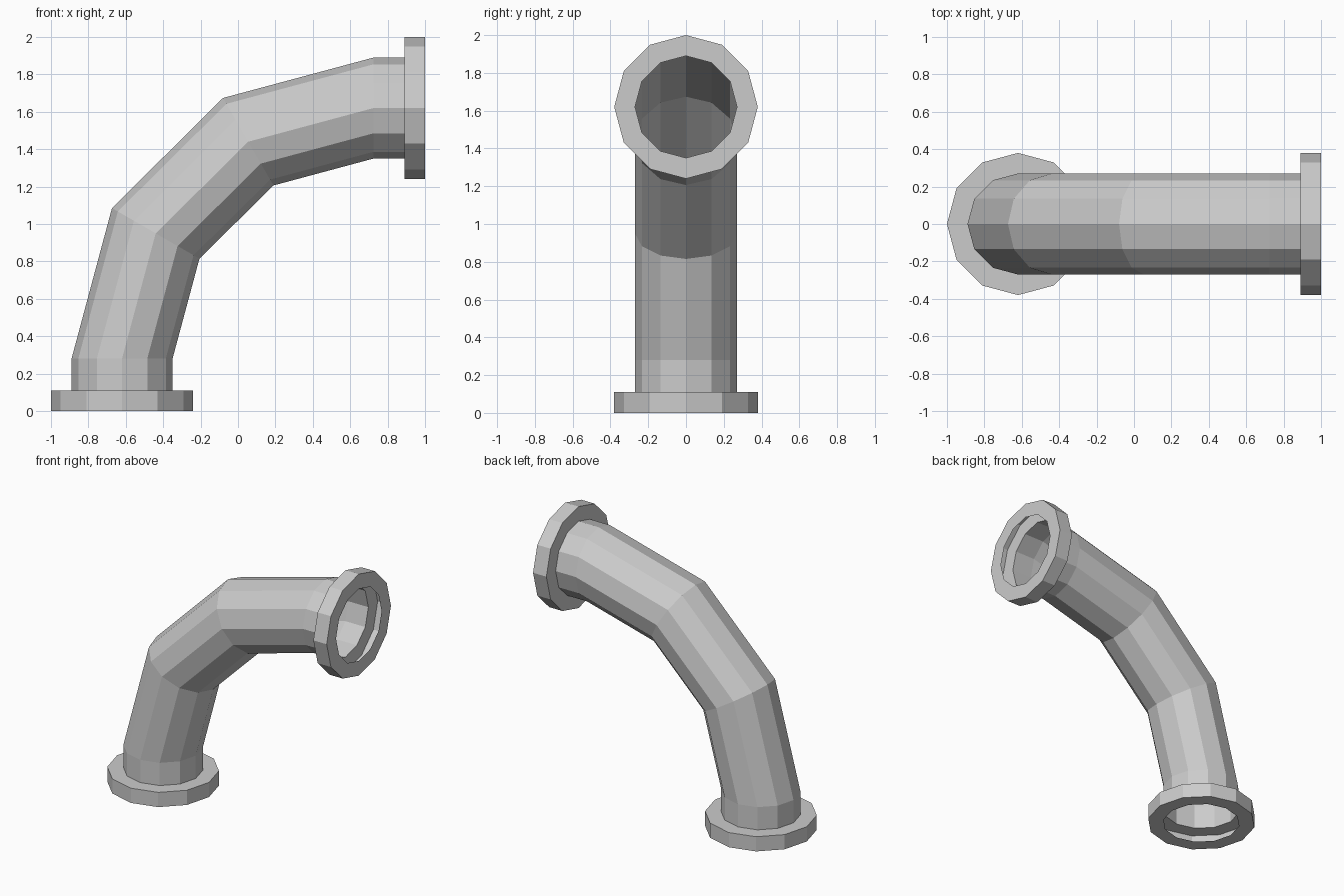
import bpy, bmesh
from math import sin, cos, radians, tau
from mathutils import Vector

cube = bpy.data.objects.get("Cube")
if cube:
    bpy.data.objects.remove(cube, do_unlink=True)

SIDES = 12
BORE, RIM = 0.27, 0.38      # pipe and flange radii
THICK = 0.11                # flange thickness
AXIS = 1.62                 # distance of each opening's centre from the far corner

steel = bpy.data.materials.new("grey_metal")
steel.use_nodes = True
grey = (0.6, 0.6, 0.6, 1)
steel.diffuse_color = grey
steel.node_tree.nodes["Principled BSDF"].inputs["Base Color"].default_value = grey


def tube(name, stations):
    """Skin 12-sided rings; a station is (x, z, heading in degrees from up, radius)."""
    bm = bmesh.new()
    rings = []
    for x, z, heading, radius in stations:
        a = radians(heading)
        outward = Vector((-cos(a), 0, sin(a)))
        ring = []
        for i in range(SIDES):
            t = tau * i / SIDES
            ring.append(bm.verts.new(Vector((x, 0, z)) + radius * (cos(t) * outward + sin(t) * Vector((0, 1, 0)))))
        rings.append(ring)
    for low, high in zip(rings, rings[1:]):
        for i in range(SIDES):
            j = (i + 1) % SIDES
            bm.faces.new((low[j], low[i], high[i], high[j]))
    # make the outer skin face outwards
    bm.normal_update()
    wall = max(bm.faces, key=lambda f: f.calc_center_median().y)
    if wall.normal.y < 0:
        bmesh.ops.reverse_faces(bm, faces=bm.faces)
    mesh = bpy.data.meshes.new(name)
    bm.to_mesh(mesh)
    bm.free()
    mesh.materials.append(steel)
    obj = bpy.data.objects.new(name, mesh)
    bpy.context.collection.objects.link(obj)


# Bent pipe, open at both ends
bend = [(-0.62, THICK, 0), (-0.62, 0.28, 0), (-0.44, 0.95, 30),
        (0.055, 1.44, 60), (0.725, AXIS, 90), (1 - THICK, AXIS, 90)]
tube("bent_pipe", [(*s, BORE) for s in bend])

# Hollow flanges: two annular plates joined by an outer wall
section = [(0, BORE), (0, RIM), (THICK, RIM), (THICK, BORE)]
tube("base_flange", [(-0.62, d, 0, r) for d, r in section])
tube("end_flange", [(1 - THICK + d, AXIS, 90, r) for d, r in section])
